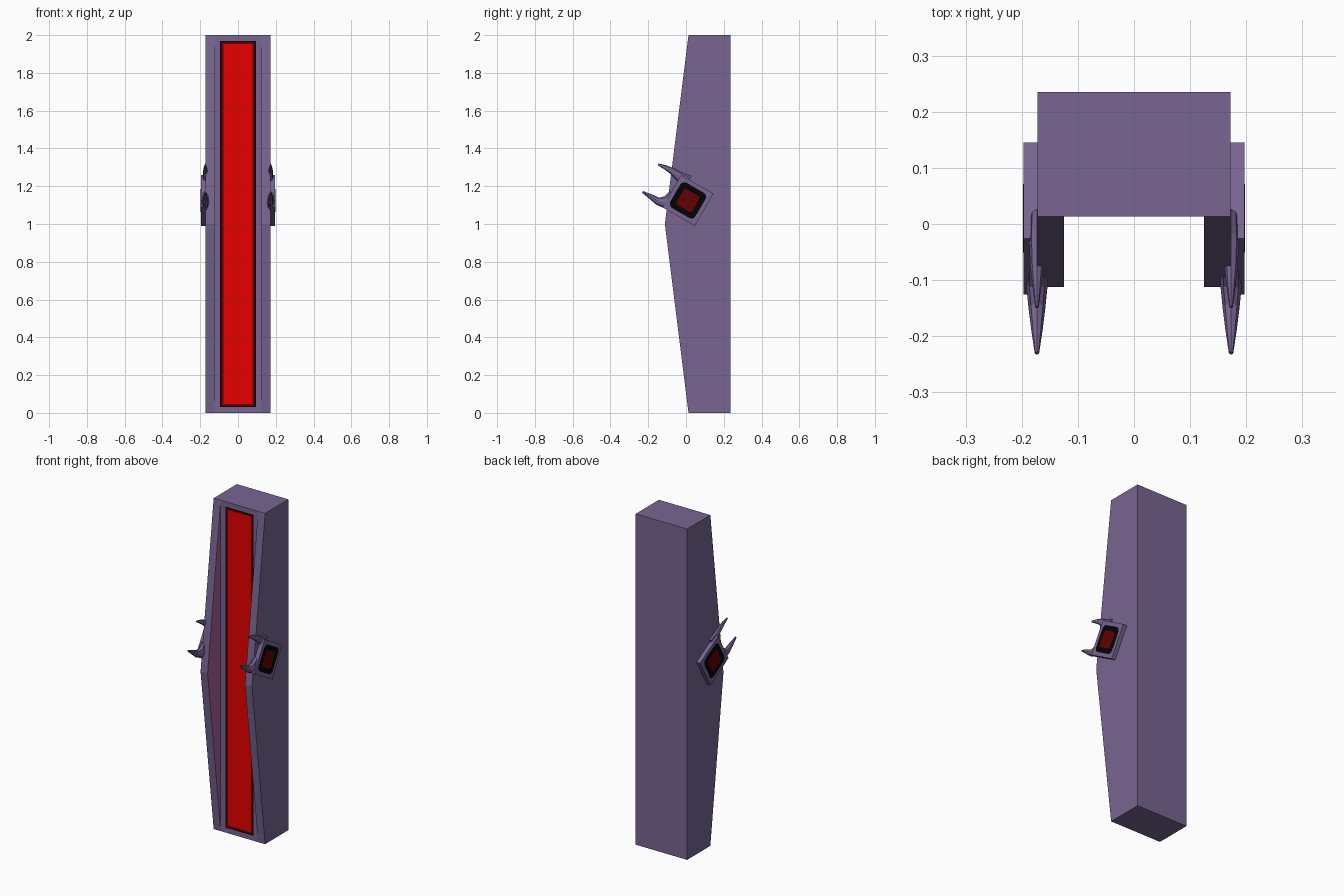
import bpy, bmesh, math
from mathutils import Vector

cube = bpy.data.objects.get("Cube")
if cube:
    bpy.data.objects.remove(cube)


def material(name, rgb):
    m = bpy.data.materials.new(name)
    m.use_nodes = True
    m.diffuse_color = (*rgb, 1)
    m.node_tree.nodes["Principled BSDF"].inputs["Base Color"].default_value = (*rgb, 1)
    return m


PURPLE = material("dusty purple", (0.185, 0.130, 0.285))
PLUM = material("plum", (0.38, 0.115, 0.32))
RED = material("bright red", (0.80, 0.0, 0.0))
DARK_RED = material("dark red", (0.13, 0.0, 0.0))
BLACK = material("black", (0.001, 0.001, 0.0015))


def mesh_object(name, verts, faces, *mats):
    mesh = bpy.data.meshes.new(name)
    bm = bmesh.new()
    vs = [bm.verts.new(v) for v in verts]
    for f in faces:
        bm.faces.new([vs[i] for i in f])
    bmesh.ops.recalc_face_normals(bm, faces=bm.faces)
    bm.to_mesh(mesh)
    bm.free()
    for m in mats:
        mesh.materials.append(m)
    obj = bpy.data.objects.new(name, mesh)
    bpy.context.collection.objects.link(obj)
    return obj


def loft(name, rings, *mats):
    """Join rings of equal point count into a capped solid."""
    n = len(rings[0])
    faces = [tuple(range(n))]
    for r in range(len(rings) - 1):
        for i in range(n):
            j = (i + 1) % n
            faces.append((r * n + i, r * n + j, (r + 1) * n + j, (r + 1) * n + i))
    faces.append(tuple(range((len(rings) - 1) * n, len(rings) * n)))
    return mesh_object(name, [p for ring in rings for p in ring], faces, *mats)


def rounded_square(h, r, steps=4):
    """Square outline with rounded corners."""
    pts = []
    for k, (sx, sy) in enumerate(((1, 1), (-1, 1), (-1, -1), (1, -1))):
        for i in range(steps + 1):
            t = math.pi / 2 * (k + i / steps)
            pts.append((sx * (h - r) + r * math.cos(t), sy * (h - r) + r * math.sin(t)))
    return pts


HALF, INNER, FLOOR, BACK, PEAK = 0.172, 0.125, 0.013, 0.235, -0.112


def slab_ring(hw, hh, y):
    return [(-hw, y, 1 - hh), (hw, y, 1 - hh), (hw, y, 1 + hh), (-hw, y, 1 + hh)]


# Main slab, its front stepping inwards to a framed, slightly sunken light panel
slab = loft("main_slab", [slab_ring(HALF, 1, BACK),
                          slab_ring(HALF, 1, FLOOR),
                          slab_ring(0.094, 0.970, FLOOR),
                          slab_ring(0.087, 0.963, FLOOR + 0.001),
                          slab_ring(0.077, 0.953, FLOOR + 0.002),
                          slab_ring(0.075, 0.951, FLOOR + 0.002)],
            PURPLE, BLACK, DARK_RED, RED)
for f in slab.data.polygons:
    # Bands of four faces follow the back cap: sides, surround, frame, trim, panel
    f.material_index = max(0, (f.index - 1) // 4 - 1)
    if f.index >= 17:
        f.material_index = 3

# Handle block axes in the side plane
ANG = math.radians(-30)
U = Vector((0, math.cos(ANG), math.sin(ANG)))
V = Vector((0, -math.sin(ANG), math.cos(ANG)))
CENTRE = Vector((0, 0.010, 1.125))


def block_ring(outline, x):
    return [CENTRE + U * a + V * b + Vector((x, 0, 0)) for a, b in outline]


def fang(name, path, x, sides=8):
    """Tapered claw along (y, z, radius, half width) stations."""
    rings = []
    for k, (y, z, r, w) in enumerate(path):
        p, q = path[max(k - 1, 0)], path[min(k + 1, len(path) - 1)]
        d = Vector((0, q[0] - p[0], q[1] - p[1])).normalized()
        up = Vector((0, -d.z, d.y))
        rings.append([Vector((x, y, z)) + up * r * math.sin(t) + Vector((w * math.cos(t), 0, 0))
                      for t in (2 * math.pi * i / sides for i in range(sides))])
    return loft(name, rings, PURPLE)


UPPER = [(0.010, 1.225, 0.034, 0.012), (-0.03, 1.248, 0.026, 0.014),
         (-0.075, 1.281, 0.017, 0.012), (-0.110, 1.300, 0.012, 0.008), (-0.148, 1.316, 0.005, 0.003)]
LOWER = [(-0.070, 1.128, 0.050, 0.018), (-0.110, 1.113, 0.034, 0.019),
         (-0.150, 1.121, 0.020, 0.015), (-0.190, 1.147, 0.013, 0.010), (-0.230, 1.170, 0.005, 0.004)]

for side, s in (("left", 1), ("right", -1)):
    # Peaked side fin, plum on the inner face
    o, i = s * HALF, s * INNER
    fin = mesh_object(side + "_fin",
                      [(o, FLOOR, 0), (o, PEAK, 1), (o, FLOOR, 2),
                       (i, FLOOR, 0), (i, PEAK, 1), (i, FLOOR, 2)],
                      [(0, 1, 2), (3, 4, 5), (0, 3, 4, 1), (1, 4, 5, 2), (0, 2, 5, 3)],
                      PURPLE, PLUM)
    for f in fin.data.polygons:
        if f.normal.x * s < -0.9:
            f.material_index = 1

    # Tilted side block with a dark window
    h = 0.099
    square = [(-h, -h), (h, -h), (h, h), (-h, h)]
    loft(side + "_block", [block_ring(square, s * x) for x in (0.165, 0.1965)], PURPLE)
    loft(side + "_window_frame", [block_ring(rounded_square(0.077, 0.026), s * x)
                                  for x in (0.195, 0.1971)], BLACK)
    loft(side + "_window", [block_ring(rounded_square(0.048, 0.012), s * x)
                            for x in (0.196, 0.1977)], DARK_RED)

    # Pair of claws
    fang(side + "_upper_claw", UPPER, s * 0.173)
    fang(side + "_lower_claw", LOWER, s * 0.173)
